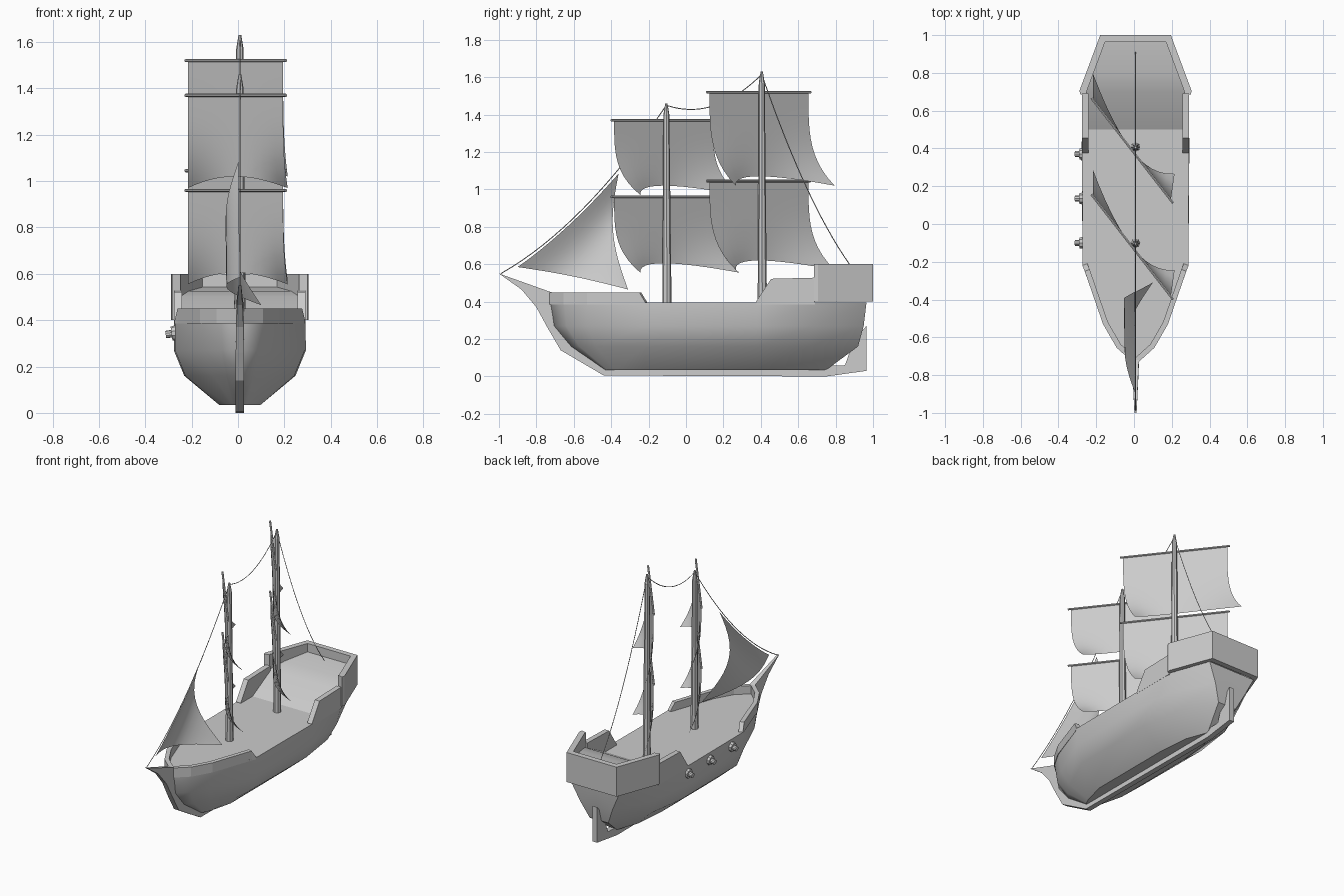
import bpy, bmesh, math
from mathutils import Vector

if "Cube" in bpy.data.objects:
    bpy.data.objects.remove(bpy.data.objects["Cube"])

CX = 0.008      # hull centreline (guns stick out on one side only)
DECK = 0.395


def add_mesh(name, verts, faces, mirror=False, smooth=None):
    bm = bmesh.new()
    vs = [bm.verts.new(v) for v in verts]
    for f in faces:
        bm.faces.new([vs[i] for i in f])
    bmesh.ops.remove_doubles(bm, verts=bm.verts, dist=1e-5)
    bmesh.ops.recalc_face_normals(bm, faces=bm.faces)
    me = bpy.data.meshes.new(name)
    bm.to_mesh(me)
    bm.free()
    ob = bpy.data.objects.new(name, me)
    bpy.context.collection.objects.link(ob)
    if mirror:
        ob.location.x = CX
        m = ob.modifiers.new("mirror", 'MIRROR')
        m.use_clip = True
    if smooth:
        bpy.ops.object.select_all(action='DESELECT')
        bpy.context.view_layer.objects.active = ob
        ob.select_set(True)
        bpy.ops.object.shade_smooth_by_angle(angle=math.radians(smooth))
    return ob


def grid_faces(rows, cols):
    return [(r * cols + c, r * cols + c + 1, (r + 1) * cols + c + 1, (r + 1) * cols + c)
            for r in range(rows - 1) for c in range(cols - 1)]


def rod(name, a, b, r1, r2, sides=8):
    a, b = Vector(a), Vector(b)
    d = b - a
    bpy.ops.mesh.primitive_cone_add(vertices=sides, radius1=r1, radius2=r2, depth=d.length,
                                    location=(a + b) / 2,
                                    rotation=d.to_track_quat('Z', 'Y').to_euler())
    bpy.context.object.name = name
    return bpy.context.object


# Hull: waterlines from keel to deck, each (z, [(half width, y), ...]) bow to stern
waterlines = [
    (0.035, [(0, -.45), (.03, -.42), (.05, -.38), (.09, -.22), (.09, .38), (.07, .60), (.015, .75)]),
    (0.16, [(0, -.63), (.06, -.57), (.115, -.48), (.235, -.22), (.24, .38), (.20, .66), (.07, .92)]),
    (0.27, [(0, -.72), (.085, -.64), (.15, -.53), (.28, -.22), (.285, .38), (.255, .68), (.12, .95)]),
    (DECK, [(0, -.74), (.10, -.65), (.17, -.53), (.28, -.22), (.283, .38), (.283, .68), (.18, .965)]),
]
lines = [(z, row + [(0, row[-1][1])]) for z, row in waterlines]
lines.insert(0, (lines[0][0], [(0, y) for _, y in lines[0][1]]))
lines.append((DECK, [(0, y) for _, y in lines[-1][1]]))
hull_verts = [(x, y, z) for z, row in lines for x, y in row]
bm_faces = grid_faces(len(lines), 8)
# skip faces that collapse on the centreline
hull_faces = [f for f in bm_faces
              if len({tuple(round(c, 4) for c in hull_verts[i]) for i in f}) > 2]
add_mesh("hull", hull_verts, hull_faces, mirror=True, smooth=35)

# Keel, stem and rudder: one side profile (y, z) given thickness, thin at the bow tip
profile = [(-1, .55), (-.88, .465), (-.80, .37), (-.74, .26), (-.67, .14), (-.44, .005),
           (.75, 0), (.965, .03), (.965, .27), (.9, .2), (.85, .06), (.6, .05),
           (-.4, .05), (-.6, .17), (-.7, .3), (-.72, .45)]
n = len(profile)
half = [0.018 if y > -.75 else 0.006 + 0.012 * (y + 1) / .25 for y, z in profile]
kv = [(CX + s * h, y, z) for s in (-1, 1) for h, (y, z) in zip(half, profile)]
kf = [tuple(range(n)), tuple(range(n, 2 * n))]
kf += [(i, (i + 1) % n, n + (i + 1) % n, n + i) for i in range(n)]
add_mesh("keel", kv, kf)


def wall(name, pts, bottom, thick):
    """Mirrored bulwark along (x, y, top) points, thickened towards the inside."""
    verts = []
    p2 = [Vector(p[:2]) for p in pts]
    for i, p in enumerate(pts):
        dirs = []
        if i > 0:
            dirs.append((p2[i] - p2[i - 1]).normalized())
        if i < len(pts) - 1:
            dirs.append((p2[i + 1] - p2[i]).normalized())
        if p[0] == 0:
            nrm = Vector((0, 1 if p[1] < 0 else -1))
            k = 1 / max(.5, abs(nrm.x * dirs[0].y - nrm.y * dirs[0].x))
        else:
            norms = [Vector((-d.y, d.x)) for d in dirs]
            nrm = sum(norms, Vector((0, 0))).normalized()
            k = 1 / nrm.dot(norms[0])
        q = p2[i] + nrm * thick * k
        verts += [(p[0], p[1], bottom), (p[0], p[1], p[2]), (q.x, q.y, p[2]), (q.x, q.y, bottom)]
    m = len(pts)
    faces = [(4 * i + a, 4 * i + (a + 1) % 4, 4 * i + 4 + (a + 1) % 4, 4 * i + 4 + a)
             for i in range(m - 1) for a in range(4)]
    for e in (0, m - 1):
        if pts[e][0] > 0:
            faces.append(tuple(4 * e + a for a in range(4)))
    add_mesh(name, verts, faces, mirror=True)


# Bulwarks run anticlockwise so the inside is on the left
wall("bow_bulwark", [(0, -.745, .45), (.10, -.655, .45), (.172, -.53, .45),
                     (.269, -.25, .45), (.281, -.22, .40)], DECK - .01, .028)
wall("quarter_bulwark", [(.284, .375, .40), (.284, .455, .522), (.284, .69, .528)], DECK - .01, .035)
wall("stern_box", [(.292, .685, .60), (.297, .705, .60), (.187, 1.0, .60), (0, 1.0, .60)], .40, .037)

# Stern deck: ramp then raised deck
ramp = [(.27, .50, DECK), (.27, .70, .50), (.24, .80, .525), (.16, .985, .545)]
rv = [(s * x + CX, y, z) for x, y, z in ramp for s in (-1, 1)]
add_mesh("stern_deck", rv, grid_faces(4, 2), smooth=20)

# Masts with yards and billowing square sails (mast y, mast top, [(yard z, sail drop)])
ALONG = Vector((.42, -.54, 0)).normalized()
AHEAD = Vector((-.54, -.42, 0)).normalized() * 0.024
rig = [("fore", -.105, 1.46, [(1.37, .40), (.96, .405)]),
       ("main", .405, 1.63, [(1.52, .50), (1.045, .475)])]
N = 12
for label, my, top, sails in rig:
    base = Vector((CX, my, 0))
    rod(label + "_mast", base + Vector((0, .003, DECK - .02)), base + Vector((0, 0, top - .06)), .025, .016)
    rod(label + "_mast_tip", base + Vector((0, 0, top - .06)), base + Vector((0, 0, top)), .016, .006)
    for k, (zt, drop) in enumerate(sails):
        mid = base + AHEAD + Vector((0, 0, zt))
        rod(f"{label}_yard_{k}", mid - ALONG * .35, mid + ALONG * .355, .007, .007, 6)
        verts = []
        for r in range(N + 1):
            v = r / N
            for c in range(N + 1):
                u = 2 * c / N - 1
                p = mid + ALONG * u * .335
                swing = v ** 3.5 * u * u
                p.y += .14 * swing
                p.x += .02 * swing * max(u, 0)
                p.z -= v * (drop - .05 * (1 - u * u))
                verts.append(p)
        add_mesh(f"{label}_sail_{k}", verts, grid_faces(N + 1, N + 1), smooth=60)

# Triangular headsail, curved between its forestay edge and the loose corner
tack, head, clew = Vector((CX, -.9, .585)), Vector((CX - .006, -.36, 1.085)), Vector((.1, -.31, .465))
jib = []
for r in range(N + 1):
    s = r / N
    luff = tack.lerp(head, s) - Vector((0, 0, .03 * 4 * s * (1 - s)))
    for c in range(N + 1):
        t = c / N
        b = math.sin(math.pi * t)
        jib.append(luff.lerp(clew, t) + Vector((-.1 * b, -.055 * b * s, .01 * b * (1 - s))))
jf = grid_faces(N + 1, N + 1)
# the last column meets at the loose corner, so those faces are triangles
jf = [f if f[1] % (N + 1) != N else (f[0], f[1], f[3]) for f in jf]
add_mesh("headsail", jib, jf, smooth=60)


# Sagging stay ropes
def rope(name, a, b, sag):
    cu = bpy.data.curves.new(name, 'CURVE')
    cu.dimensions = '3D'
    cu.bevel_depth = .0025
    cu.bevel_resolution = 0
    sp = cu.splines.new('POLY')
    sp.points.add(16)
    for i, pt in enumerate(sp.points):
        t = i / 16
        p = Vector(a).lerp(Vector(b), t)
        pt.co = (p.x, p.y, p.z - sag * 4 * t * (1 - t), 1)
    bpy.context.collection.objects.link(bpy.data.objects.new(name, cu))


fore_top, main_top = (CX, -.105, 1.45), (CX, .405, 1.615)
rope("fore_stay", (CX, -.99, .55), fore_top, .10)
rope("mid_stay", fore_top, main_top, .085)
rope("back_stay", main_top, (CX, .91, .55), .10)

# Guns on the left side only
for i, y in enumerate((-.10, .135, .37)):
    rod(f"gun_barrel_{i}", (-.23, y, .35), (-.312, y, .338), .018, .016, 10)
    rod(f"gun_port_ring_{i}", (-.265, y, .345), (-.287, y, .342), .034, .03, 10)
